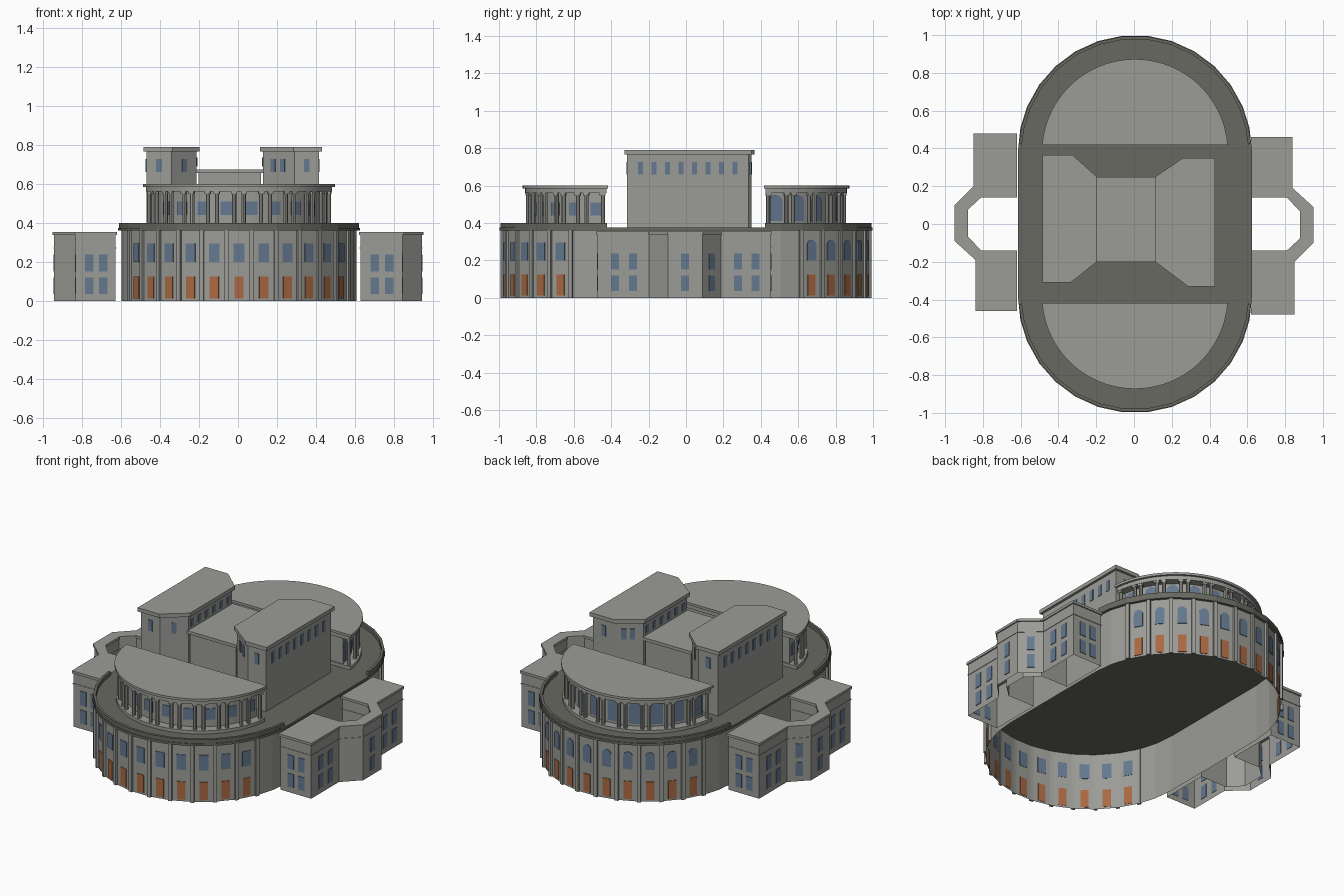
import bpy, bmesh
from math import sin, cos, pi, radians, sqrt, asin
from mathutils import Vector

cube = bpy.data.objects.get("Cube")
if cube:
    bpy.data.objects.remove(cube, do_unlink=True)

# Materials
def material(name, rgb):
    m = bpy.data.materials.new(name)
    m.use_nodes = True
    col = (*rgb, 1)
    m.diffuse_color = col
    m.node_tree.nodes["Principled BSDF"].inputs["Base Color"].default_value = col
    return m

MATS = [material("pale stone", (.33, .335, .31)), material("dark roof", (.14, .14, .12)),
        material("blue glass", (.13, .19, .28)), material("orange door", (.40, .14, .055))]
WALL, ROOF, GLASS, DOOR = range(4)
CX = .005           # centre line of the hall
CY = .38            # centre of each rounded end
STEP = 12.2         # angle of one hall bay
BAYS = 11

def finish(name, bm):
    mesh = bpy.data.meshes.new(name)
    bm.to_mesh(mesh)
    bm.free()
    for m in MATS:
        mesh.materials.append(m)
    bpy.context.collection.objects.link(bpy.data.objects.new(name, mesh))

def extrude(bm, base, vec, mat, cap=None, bottom=True):
    """Sweep a counter-clockwise outline along a vector."""
    low = [bm.verts.new(p) for p in base]
    top = [bm.verts.new(Vector(p) + vec) for p in base]
    faces = [bm.faces.new((low[i - 1], low[i], top[i], top[i - 1])) for i in range(len(low))]
    if bottom:
        faces.append(bm.faces.new(low[::-1]))
    for f in faces:
        f.material_index = mat
    bm.faces.new(top).material_index = mat if cap is None else cap

def prism(name, pts, z0, z1, mat=WALL, cap=None, bottom=True):
    bm = bmesh.new()
    extrude(bm, [(x, y, z0) for x, y in pts], Vector((0, 0, z1 - z0)), mat, cap, bottom)
    finish(name, bm)

def outset(pts, d):
    """Offset an outline outward with mitred corners."""
    out = []
    for i, p in enumerate(pts):
        p = Vector(p)
        a = (p - Vector(pts[i - 1])).normalized()
        b = (Vector(pts[(i + 1) % len(pts)]) - p).normalized()
        na, nb = Vector((a.y, -a.x)), Vector((b.y, -b.x))
        out.append(tuple(p + (na + nb) * d / (1 + na.dot(nb))))
    return out

def plate(bm, pos, normal, z0, z1, w, mat=GLASS, arched=False, depth=.006):
    """Upright panel on a wall, optionally with a round head."""
    n = Vector((*normal, 0)).normalized()
    u = Vector((-n.y, n.x, 0))
    r = w / 2
    prof = [(-r, z0), (r, z0)]
    if arched:
        prof += [(r * cos(k * pi / 8), z1 - r + r * sin(k * pi / 8)) for k in range(9)]
    else:
        prof += [(r, z1), (-r, z1)]
    base = [Vector((*pos, z)) + u * s - n * .002 for s, z in prof]
    extrude(bm, base, n * depth, mat)

def edge_plates(bm, pts, edge, fractions, z0, z1, w):
    a, b = Vector(pts[edge]), Vector(pts[(edge + 1) % len(pts)])
    d = b - a
    for f in fractions:
        plate(bm, a + d * f, (d.y, -d.x), z0, z1, w)

def polar(r, deg, side):
    """Point on a rounded end; side -1 is the front, +1 the back."""
    t = radians(deg)
    return (CX - side * r * sin(t), side * (CY + r * cos(t)))

EDGES = [(i - BAYS / 2) * STEP for i in range(BAYS + 1)]
ARC = [-90, -78] + EDGES + [78, 90]

def stadium(r):
    return [polar(r, a, s) for s in (-1, 1) for a in ARC]

# Main hall: open shell with a dark flat roof
R = .603
prism("hall_walls", stadium(R), 0, .362, WALL, ROOF, bottom=False)
prism("hall_roof", stadium(R + .017), .36, .375, ROOF)

for s, end in ((-1, "front"), (1, "back")):
    # Parapet on the rounded end
    lim = [a for a in ARC if abs(a) < 80]
    lim = [-86] + lim + [86]
    prism(end + "_parapet", [polar(R + .013, a, s) for a in lim]
          + [polar(R - .003, a, s) for a in lim[::-1]], .374, .4, ROOF)

    # Pilasters, doors and windows of the hall
    bm = bmesh.new()
    for a in EDGES:
        p = polar(R, a, s)
        plate(bm, p, (p[0] - CX, p[1] - s * CY), 0, .36, .022, WALL, depth=.014)
    finish(end + "_pilasters", bm)
    bm = bmesh.new()
    for i in range(BAYS):
        p = polar(R * cos(radians(STEP / 2)), (i - BAYS // 2) * STEP, s)
        n = (p[0] - CX, p[1] - s * CY)
        plate(bm, p, n, .012, .125, .048, DOOR)
        plate(bm, p, n, .2, .31 if s > 0 else .295, .055, GLASS, s > 0)
    finish(end + "_hall_openings", bm)

    # Upper rotunda: half drum, colonnade and stepped cornice
    def half_disc(r, cut=.425):
        lim = 90 - asin((cut - CY) / r) * 180 / pi
        return [polar(r, -lim + 2 * lim * i / 30, s) for i in range(31)]
    prism(end + "_rotunda_base", half_disc(.485), .374, .395)
    prism(end + "_rotunda_wall", half_disc(.43, .433), .39, .57)
    prism(end + "_rotunda_frieze", half_disc(.48), .56, .586)
    prism(end + "_rotunda_roof", half_disc(.493, .418), .585, .6)
    cols, wins = bmesh.new(), bmesh.new()
    bay, pair = 17, 3 if s < 0 else 2.4
    for i in range(11):
        mid = (i - 5) * bay
        for a in (mid - pair, mid + pair):
            if abs(a) < 84:
                x, y = polar(.465, a, s)
                ring = [(x + .011 * cos(k * pi / 4), y + .011 * sin(k * pi / 4), .39) for k in range(8)]
                extrude(cols, ring, Vector((0, 0, .172)), WALL)
                plate(cols, (x, y), (x - CX, y - s * CY), .548, .562, .03, WALL, depth=.014)
        if i < 10:
            p = polar(.43, mid + bay / 2, s)
            n = (p[0] - CX, p[1] - s * CY)
            if s < 0:
                plate(wins, p, n, .44, .51, .06)
            else:
                plate(wins, p, n, .41, .55, .07, GLASS, True)
    finish(end + "_colonnade", cols)
    finish(end + "_rotunda_windows", wins)

# Side wings: blocks around a small court, the left turned half round
WING = [(.62, -.48), (.85, -.48), (.85, -.2), (.95, -.1), (.95, .09), (.84, .19), (.84, .46), (.62, .46),
        (.62, .14), (.81, .14), (.88, .065), (.88, -.075), (.81, -.14), (.62, -.14)]
for name, k, diagonal in (("left_wing", 1, 4), ("right_wing", -1, 2)):
    roof = [(k * x, k * y) for x, y in WING]
    walls = outset(roof, -.007)
    prism(name + "_walls", walls, 0, .34, bottom=False)
    prism(name + "_cornice", roof, .338, .354)
    prism(name + "_string_course", outset(walls, .003), .268, .274)
    bm = bmesh.new()
    for z0, z1 in ((.035, .12), (.15, .238)):
        for e in (0, 1, 5, 6):
            edge_plates(bm, walls, e, (.34, .69), z0, z1, .043)
        for e in (3, diagonal):
            edge_plates(bm, walls, e, (.5,), z0, z1, .043)
    finish(name + "_windows", bm)

# Stage house: two towers with splayed ends and a lower link
TOWERS = (("right_tower", [(-.485, .365), (-.485, -.31), (-.335, -.31), (-.197, -.2), (-.197, .25), (-.325, .365)],
           0, 3, (.5,)),
          ("left_tower", [(.43, -.33), (.43, .35), (.26, .35), (.113, .25), (.113, -.2), (.285, -.33)],
           0, 3, (.32, .62)))
for name, roof, outer, inner, splay in TOWERS:
    walls = outset(roof, -.015)
    prism(name + "_walls", walls, .37, .77)
    prism(name + "_roof", roof, .766, .79)
    bm = bmesh.new()
    edge_plates(bm, walls, outer, [(i + 1) / 9 for i in range(8)], .66, .727, .027)
    edge_plates(bm, walls, inner, [(i + .5) / 6 for i in range(6)], .69, .735, .027)
    for e in range(6):
        if e not in (outer, inner):
            slanted = abs(walls[e][1] - walls[(e + 1) % 6][1]) > .05
            edge_plates(bm, walls, e, splay if slanted else (.5,), .66, .727, .03)
    finish(name + "_windows", bm)

link = [(-.215, -.2), (.13, -.2), (.13, .25), (-.215, .25)]
prism("stage_link_walls", outset(link, -.012), .37, .66)
prism("stage_link_roof", link, .655, .675)
